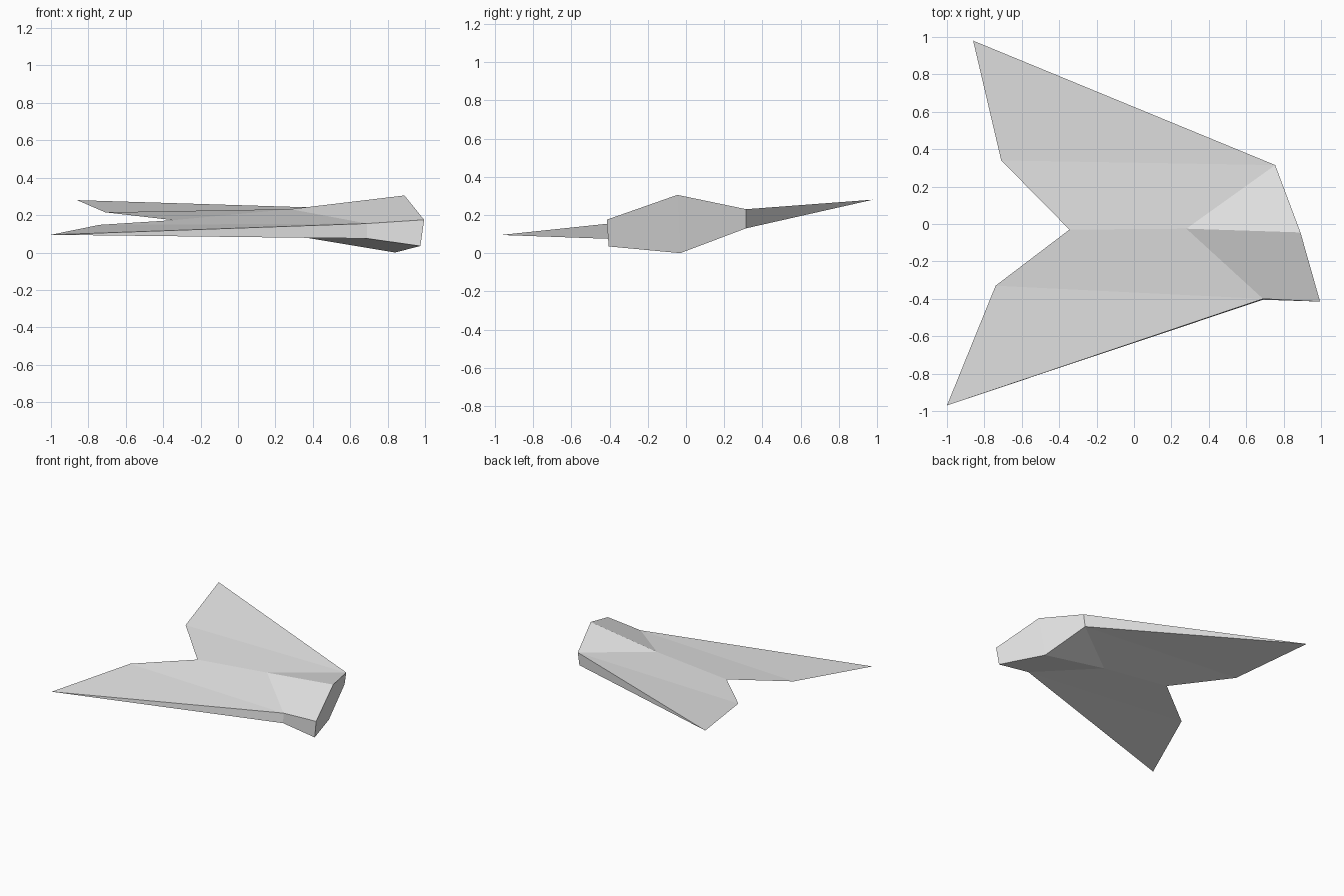
import bpy
import bmesh

if "Cube" in bpy.data.objects:
    bpy.data.objects.remove(bpy.data.objects["Cube"])

grey = bpy.data.materials.new("light grey")
grey.use_nodes = True
grey.diffuse_color = (0.8, 0.8, 0.8, 1)
grey.node_tree.nodes["Principled BSDF"].inputs["Base Color"].default_value = (0.8, 0.8, 0.8, 1)

# Knife-edge points of the swept wings, shared by both skins
edge = {
    "back_tip": (-0.86, 0.98, 0.28),
    "back_inner": (-0.71, 0.34, 0.215),
    "notch": (-0.345, -0.03, 0.173),
    "front_inner": (-0.74, -0.33, 0.148),
    "front_tip": (-1.0, -0.97, 0.095),
}
# Points of the thick end: upper and lower position
thick = {
    "shoulder": ((0.69, -0.40, 0.155), (0.69, -0.405, 0.075)),
    "corner": ((0.995, -0.415, 0.175), (0.975, -0.405, 0.035)),
    "crest": ((0.89, -0.045, 0.305), (0.84, -0.03, 0.0)),
    "back_corner": ((0.755, 0.315, 0.23), (0.74, 0.315, 0.13)),
    "ridge": ((0.28, -0.025, 0.232), (0.27, -0.025, 0.095)),
}
# Facets repeated on the upper and lower skins
skin = [
    ("back_tip", "back_inner", "back_corner"),
    ("back_inner", "notch", "ridge", "back_corner"),
    ("notch", "front_inner", "shoulder", "ridge"),
    ("front_inner", "front_tip", "shoulder"),
    ("ridge", "shoulder", "corner", "crest"),
    ("ridge", "crest", "back_corner"),
]
# Outer rim joining the two skins
rim = ["front_tip", "shoulder", "corner", "crest", "back_corner", "back_tip"]

bm = bmesh.new()
upper = {name: bm.verts.new(p) for name, p in edge.items()}
lower = dict(upper)
for name, (top, bottom) in thick.items():
    upper[name] = bm.verts.new(top)
    lower[name] = bm.verts.new(bottom)

for facet in skin:
    bm.faces.new([upper[n] for n in facet])
    bm.faces.new([lower[n] for n in reversed(facet)])
for a, b in zip(rim, rim[1:]):
    # Tips are single points, so drop repeated corners
    bm.faces.new(list(dict.fromkeys([lower[a], lower[b], upper[b], upper[a]])))
bmesh.ops.recalc_face_normals(bm, faces=bm.faces[:])

mesh = bpy.data.meshes.new("swept_wing_body")
bm.to_mesh(mesh)
bm.free()
mesh.materials.append(grey)
body = bpy.data.objects.new("swept_wing_body", mesh)
bpy.context.collection.objects.link(body)
